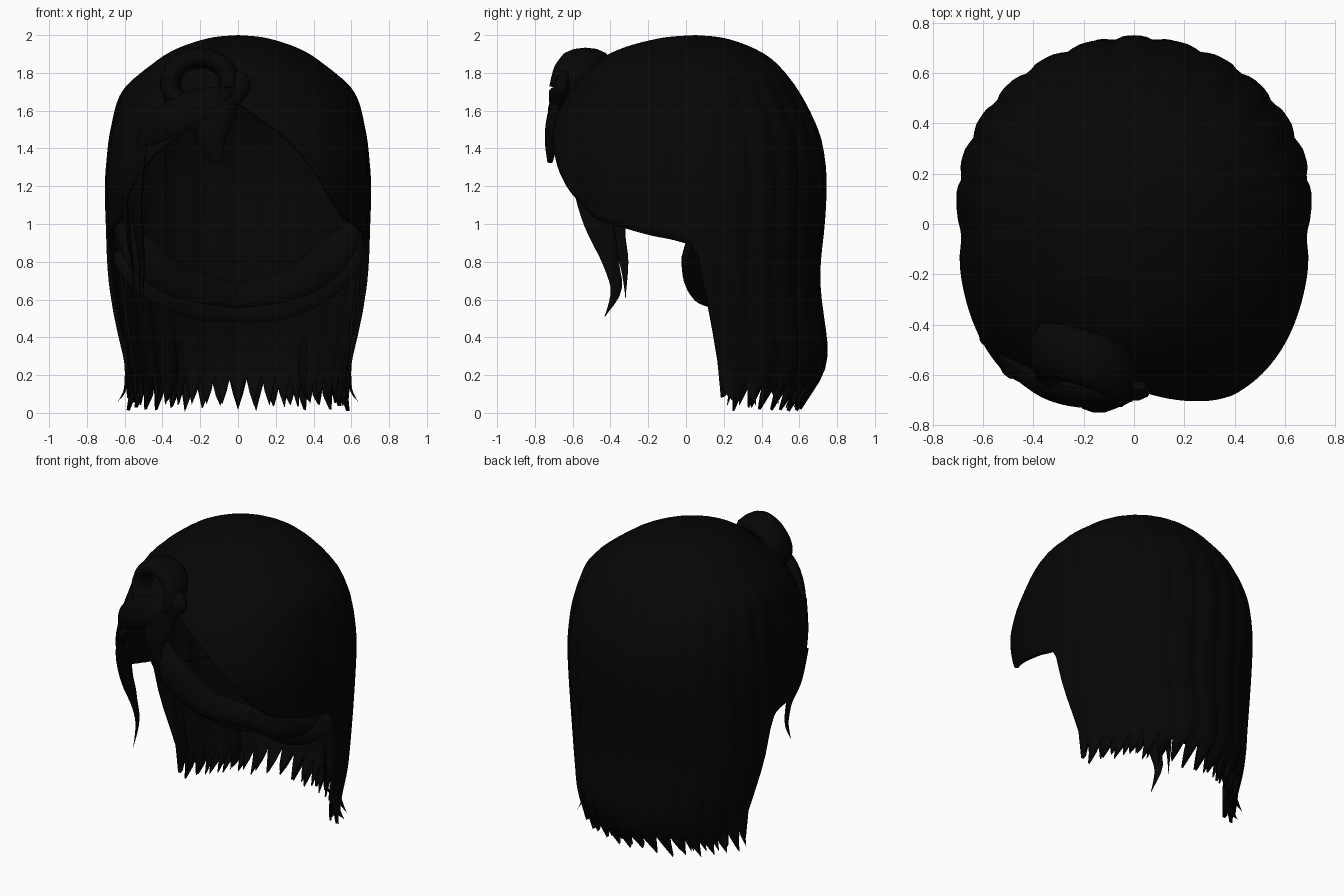
import bpy, bmesh, math, random
from mathutils import Vector

if "Cube" in bpy.data.objects:
    bpy.data.objects.remove(bpy.data.objects["Cube"])

random.seed(4)
black = bpy.data.materials.new("black hair")
black.diffuse_color = (0.0018, 0.0018, 0.0018, 1)
black.use_nodes = True
black.node_tree.nodes["Principled BSDF"].inputs["Base Color"].default_value = black.diffuse_color


def lerp_table(table, t):
    """Linear lookup in rows of (key, values...), keys rising."""
    for a, b in zip(table, table[1:]):
        if t <= b[0]:
            k = max(0, (t - a[0]) / (b[0] - a[0]))
            return [p + (q - p) * k for p, q in zip(a[1:], b[1:])]
    return list(table[-1][1:])


def spline(pts, n):
    """Catmull-Rom samples through points of any dimension."""
    p = [pts[0]] + list(pts) + [pts[-1]]
    out = []
    for k in range(n + 1):
        u = k / n * (len(pts) - 1)
        i = min(int(u), len(pts) - 2)
        t = u - i
        out.append([0.5 * (2 * b + (c - a) * t + (2 * a - 5 * b + 4 * c - d) * t * t
                           + (3 * b - a - 3 * c + d) * t ** 3)
                    for a, b, c, d in zip(*p[i:i + 4])])
    return out


def finish(bm, name, angle=60):
    me = bpy.data.meshes.new(name)
    bm.to_mesh(me)
    bm.free()
    ob = bpy.data.objects.new(name, me)
    bpy.context.collection.objects.link(ob)
    me.materials.append(black)
    bpy.ops.object.select_all(action='DESELECT')
    ob.select_set(True)
    bpy.context.view_layer.objects.active = ob
    bpy.ops.object.shade_smooth_by_angle(angle=math.radians(angle))
    return ob


def lock(name, pts, out, flat=0.4, n=18, sides=10, mirror=False):
    """Sweep a flattened section along (x, y, z, half width) points."""
    bm = bmesh.new()
    path = spline(pts, n)
    rings = []
    for i, q in enumerate(path):
        a, b = path[max(i - 1, 0)], path[min(i + 1, n)]
        tan = (Vector(b[:3]) - Vector(a[:3])).normalized()
        side = tan.cross(Vector(out)).normalized()
        nor = side.cross(tan)
        w = max(q[3], 0.002)
        rings.append([bm.verts.new(Vector(q[:3])
                                   + side * w * math.cos(2 * math.pi * k / sides)
                                   + nor * w * flat * math.sin(2 * math.pi * k / sides))
                      for k in range(sides)])
    for r, s in zip(rings, rings[1:]):
        for k in range(sides):
            bm.faces.new((r[k], r[k - 1], s[k - 1], s[k]))
    bm.faces.new(rings[0])
    bm.faces.new(rings[-1])
    if mirror:
        for v in bm.verts:
            v.co.x = -v.co.x
    bmesh.ops.recalc_face_normals(bm, faces=bm.faces)
    return finish(bm, name)


# Cross-sections from the crown down: z, half width, back y, front y
SECTIONS = [(2.0, 0.0, 0.05, 0.05), (1.985, 0.15, 0.2, -0.13), (1.93, 0.32, 0.36, -0.34),
            (1.85, 0.45, 0.48, -0.48), (1.70, 0.615, 0.60, -0.62), (1.50, 0.675, 0.70, -0.72),
            (1.35, 0.695, 0.735, -0.75), (1.20, 0.705, 0.745, -0.74), (1.0, 0.70, 0.735, -0.68),
            (0.7, 0.685, 0.71, -0.6), (0.35, 0.63, 0.75, -0.6), (0.2, 0.605, 0.725, -0.6),
            (0.1, 0.60, 0.66, -0.6), (0.0, 0.625, 0.60, -0.6)]
PROFILE = [(-r[0], *r[1:]) for r in spline(SECTIONS, 104)]
# Hem height by angle from the front: arched face opening, temples, long back
HEM = [(0, 1.64), (18, 1.45), (35, 1.18), (48, 1.03), (60, 0.99), (80, 0.92), (87, 0.88),
       (90, 0.65), (96, 0.33), (99, 0.08), (180, 0.08)]
# The left temple is cut higher, behind the hanging strands
HEM_LEFT = [(0, 1.64), (18, 1.52), (35, 1.36), (48, 1.2), (60, 1.03)] + HEM[5:]


def shell_point(ang, z, scale=1.0):
    hw, yb, yf = lerp_table(PROFILE, -z)
    yc = 0.05 + 0.05 * min(1, (2 - z) / 0.5)
    s, c = math.sin(ang), math.cos(ang)
    boxy = 0.7 * max(0, min(1, (1.8 - z) / 0.5)) * max(0, min(1, c * 4))
    e = 2 / (2 + boxy)
    x = hw * math.copysign(abs(s) ** e, s)
    y = -(yc - yf) * c ** e if c > 0 else (yb - yc) * abs(c) ** e
    # Shallow scallops between the clumps of the back hair
    dip = 1 - 0.02 * abs(math.sin(ang * 12)) ** 6 * min(1, (2 - z) / 0.3) * (c < 0.2)
    return Vector((x * dip * scale, yc + y * dip * scale, z))


def shell(name, cols, rows, top, scale, tip, thick, a0=0, a1=360):
    bm = bmesh.new()
    grid = []
    wrap = a1 - a0 == 360
    for i in range(cols if wrap else cols + 1):
        deg = a0 + (a1 - a0) * i / cols
        d = min(deg, 360 - deg)
        hem = lerp_table(HEM if deg < 180 else HEM_LEFT, d)[0]
        if d > 99:      # pointed ends of the long back hair
            hem = (0.005 + random.uniform(0, 0.04), 0.09, 0.18, 0.09)[i % 4] + tip
        col = []
        for j in range(rows + 1):
            t = j / rows
            z = top - (top - hem) * (t * t if t < 0.3 else 0.09 + (t - 0.3) * 1.3)
            col.append(bm.verts.new(shell_point(math.radians(deg), z, scale)))
        grid.append(col)
    for i in range(cols):
        a, b = grid[i], grid[(i + 1) % len(grid)]
        for j in range(rows):
            bm.faces.new((a[j], a[j + 1], b[j + 1], b[j]))
    bmesh.ops.remove_doubles(bm, verts=bm.verts, dist=0.0005)
    ob = finish(bm, name)
    mod = ob.modifiers.new("thickness", 'SOLIDIFY')
    mod.thickness, mod.offset = thick, -1
    return ob


# Outer hair and an inner layer behind the neck
shell("outer_hair", 160, 36, 2.0, 1.0, 0.0, 0.02)
shell("inner_back_hair", 72, 16, 0.8, 0.94, 0.02, 0.01, 104, 256)

# Thin strands hanging from the left temple
lock("temple_strand_front", [(-0.50, -0.57, 1.42, 0.05), (-0.53, -0.53, 1.2, 0.07),
     (-0.53, -0.46, 1.0, 0.08), (-0.51, -0.40, 0.8, 0.045), (-0.51, -0.37, 0.65, 0.03),
     (-0.50, -0.43, 0.51, 0.0)], (-1, -0.3, 0), 0.25)
lock("temple_strand_back", [(-0.60, -0.40, 1.15, 0.08), (-0.58, -0.38, 0.95, 0.06),
     (-0.56, -0.33, 0.8, 0.025), (-0.55, -0.32, 0.61, 0.0)], (-1, 0, 0), 0.25)

# Paired locks: temple tips, side ends that flick out, hair swept round the nape
for m, side in ((False, "right"), (True, "left")):
    lock(f"temple_tip_{side}", [(0.53, -0.52, 1.22, 0.06), (0.575, -0.44, 1.12, 0.06),
         (0.62, -0.35, 1.07, 0.035), (0.65, -0.25, 1.06, 0.0)], (1, -0.4, 0), 0.3, mirror=m)
    for k, (y, z) in enumerate(((0.22, 0.06), (0.34, 0.04), (0.46, 0.05))):
        x = 0.60 - 0.25 * k * k * 0.25
        lock(f"side_end_{k + 1}_{side}", [(x, y, 0.40, 0.03), (x - 0.01, y, 0.22, 0.04),
             (x, y + 0.01, 0.12, 0.025), (x + 0.035, y + 0.03, z, 0.0)],
             (1, 0.3 * k, 0), 0.25, mirror=m)
    lock(f"nape_lock_upper_{side}", [(0.62, 0.08, 1.0, 0.04), (0.50, 0.02, 0.84, 0.10),
         (0.30, 0.06, 0.69, 0.09), (0.0, 0.16, 0.62, 0.07)], (0, -1, 0.3), 0.4, mirror=m)
    lock(f"nape_lock_lower_{side}", [(0.64, 0.2, 0.85, 0.05), (0.46, 0.14, 0.70, 0.10),
         (0.22, 0.2, 0.57, 0.08), (0.0, 0.26, 0.52, 0.04)], (0, -1, 0.3), 0.35, mirror=m)

# Looped knot of hair above the left brow: a wide band standing in a ring
loop = []
for k in range(9):
    a = 2 * math.pi * k / 8 - 0.3
    loop.append((-0.20 + 0.16 * math.cos(a), -0.56 - 0.05 * math.cos(a) + 0.03 * math.sin(a),
                 1.745 + 0.135 * math.sin(a), 0.055))
lock("knot_loop", loop, (0, -1, 0), 2.0, n=32, sides=12)
lock("knot_wrap", [(0.02, -0.64, 1.80, 0.03), (-0.0, -0.66, 1.73, 0.07),
     (-0.02, -0.68, 1.64, 0.03)], (0, -1, 0), 0.6)
lock("knot_swept_lock", [(-0.02, -0.68, 1.69, 0.05), (-0.2, -0.68, 1.62, 0.10),
     (-0.36, -0.64, 1.55, 0.10), (-0.48, -0.56, 1.43, 0.07), (-0.53, -0.5, 1.25, 0.0)],
     (-0.4, -1, 0.2), 0.45)
lock("knot_hanging_lock", [(-0.03, -0.67, 1.70, 0.05), (-0.10, -0.69, 1.58, 0.085),
     (-0.14, -0.71, 1.46, 0.08), (-0.11, -0.72, 1.33, 0.03)], (0, -1, 0), 0.5)
